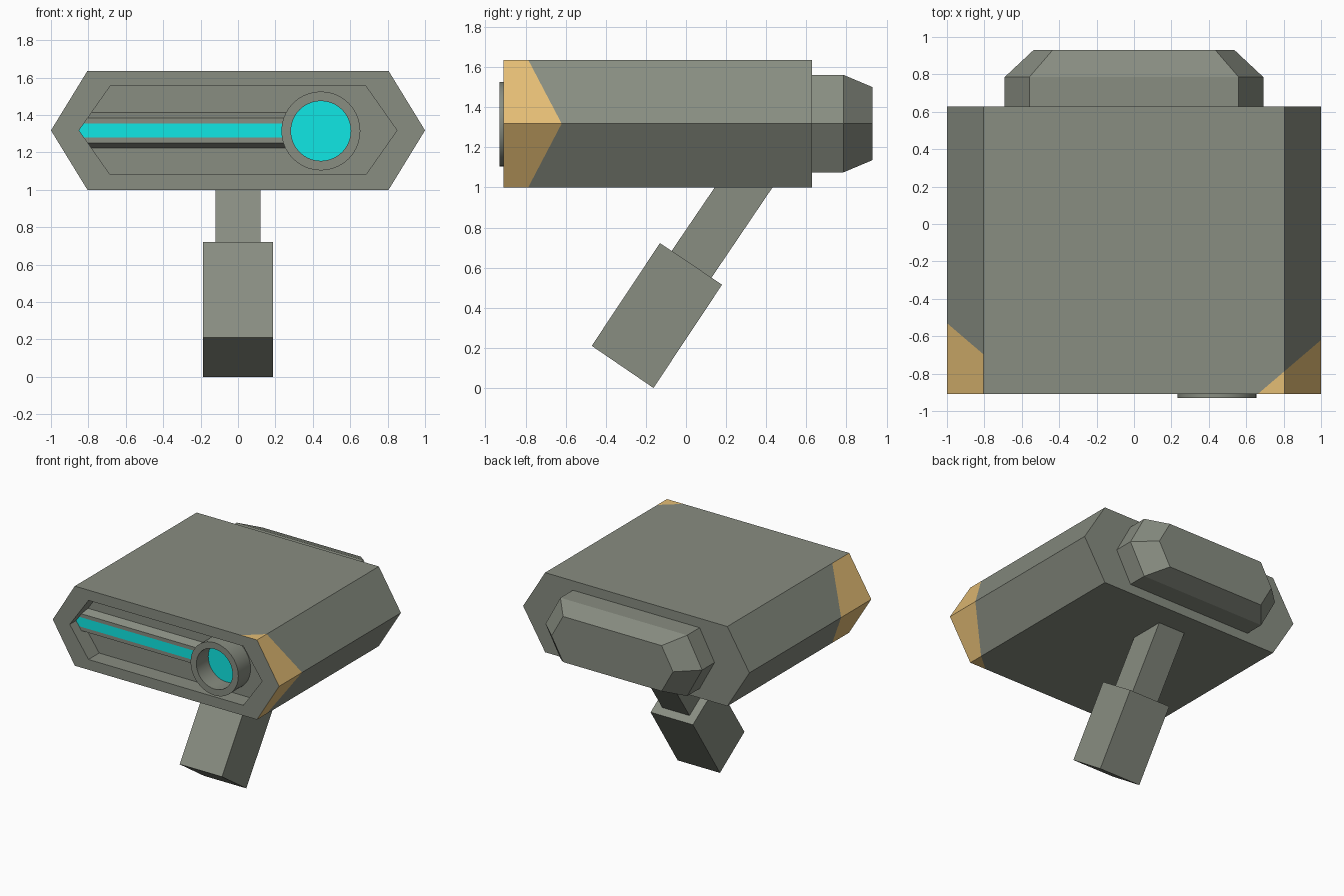
import bpy, bmesh, math
from mathutils import Vector

if "Cube" in bpy.data.objects:
    bpy.data.objects.remove(bpy.data.objects["Cube"])


def material(name, rgb):
    m = bpy.data.materials.new(name)
    m.diffuse_color = (*rgb, 1)
    m.use_nodes = True
    m.node_tree.nodes["Principled BSDF"].inputs["Base Color"].default_value = m.diffuse_color
    return m


GREY = material("grey_green", (0.246, 0.266, 0.220))
ORANGE = material("sand_orange", (0.776, 0.509, 0.178))
CYAN = material("cyan_glow", (0.005, 0.807, 0.791))
MID = 1.318  # height of the body's centre line


def loft(rings):
    """Join rings of equal point count and cap both ends."""
    bm = bmesh.new()
    loops = [[bm.verts.new(p) for p in ring] for ring in rings]
    n = len(loops[0])
    for a, b in zip(loops, loops[1:]):
        for i in range(n):
            j = (i + 1) % n
            bm.faces.new((a[i], a[j], b[j], b[i]))
    bm.faces.new(loops[0])
    bm.faces.new(loops[-1])
    bmesh.ops.recalc_face_normals(bm, faces=bm.faces)
    return bm


def finish(bm, name, mats):
    me = bpy.data.meshes.new(name)
    bm.to_mesh(me)
    bm.free()
    for m in mats:
        me.materials.append(m)
    ob = bpy.data.objects.new(name, me)
    bpy.context.collection.objects.link(ob)
    return ob


def hexagon(y, tip, corner, half_h):
    """Flat wide hexagon in the xz plane."""
    return [(tip, y, MID), (corner, y, MID + half_h), (-corner, y, MID + half_h),
            (-tip, y, MID), (-corner, y, MID - half_h), (corner, y, MID - half_h)]


def circle(y, r, n=40):
    return [(0.443 + r * math.cos(2 * math.pi * i / n), y,
             1.315 + r * math.sin(2 * math.pi * i / n)) for i in range(n)]


def prism(profile, x0, x1):
    """Extrude a yz profile along x."""
    return loft([[(x, y, z) for y, z in profile] for x in (x0, x1)])


# body shell with a sunk front panel
bm = loft([hexagon(0.628, 1, 0.805, 0.318), hexagon(-0.91, 1, 0.805, 0.318),
           hexagon(-0.91, 0.85, 0.684, 0.236), hexagon(-0.775, 0.85, 0.684, 0.236)])

# painted front corners: cut along slanted vertical planes
planes = [(1, Vector((1, -0.62, 0)), Vector((0.855, -1, 0))),
          (-1, Vector((-1, -0.53, 0)), Vector((-0.855, -1, 0)))]
for side, co, no in planes:
    bmesh.ops.bisect_plane(bm, geom=bm.verts[:] + bm.edges[:] + bm.faces[:],
                           plane_co=co, plane_no=no)
for f in bm.faces:
    c, n = f.calc_center_median(), f.normal
    outer = abs(n.y) < 0.5 and n.dot(Vector((c.x, 0, c.z - MID))) > 0
    for side, co, no in planes:
        sloped = side > 0 or abs(n.x) > 0.1  # left paint stays off top and bottom
        if outer and sloped and c.x * side > 0 and (c - co).dot(no) > 0:
            f.material_index = 1
finish(bm, "body", [GREY, ORANGE])

# tapered rear block
finish(loft([hexagon(0.6, 0.692, 0.56, 0.243), hexagon(0.785, 0.692, 0.56, 0.243),
             hexagon(0.93, 0.537, 0.435, 0.182)]), "rear_block", [GREY])

# front rib with a glowing strip
bm = prism([(-0.765, 1.418), (-0.83, 1.385), (-0.83, 1.356), (-0.83, 1.28),
            (-0.83, 1.25), (-0.765, 1.22)], -0.87, 0.265)
for f in bm.faces:
    if f.normal.y < -0.9 and abs(f.calc_center_median().z - MID) < 0.01:
        f.material_index = 1
finish(bm, "light_rib", [GREY, CYAN])

# lens ring and glowing lens
bm = loft([circle(-0.76, 0.211), circle(-0.93, 0.211), circle(-0.93, 0.16),
           circle(-0.78, 0.16)])
bm.faces.ensure_lookup_table()
bm.faces[-1].material_index = 1
ring = finish(bm, "lens_ring", [GREY, CYAN])
bpy.context.view_layer.objects.active = ring
ring.select_set(True)
bpy.ops.object.shade_smooth_by_angle(angle=math.radians(30))

# tilted mounting arm and grip
finish(prism([(-0.084, 0.665), (0.157, 1.02), (0.445, 1.02), (0.117, 0.535)],
             -0.12, 0.12), "mount_arm", [GREY])
finish(prism([(-0.47, 0.21), (-0.13, 0.722), (0.18, 0.515), (-0.162, 0.0)],
             -0.187, 0.187), "grip", [GREY])
